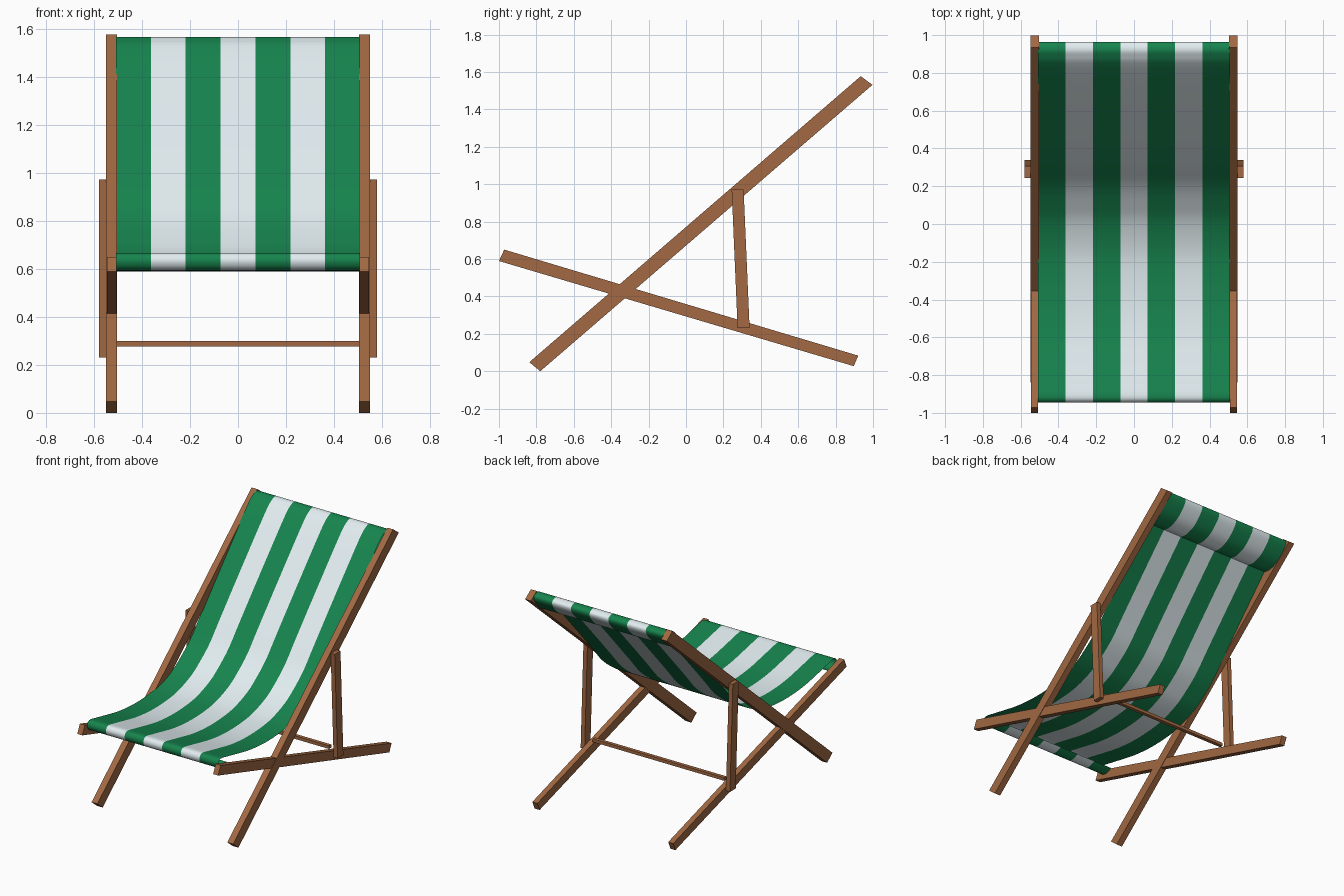
import bpy, bmesh
from mathutils import Vector

if "Cube" in bpy.data.objects:
    bpy.data.objects.remove(bpy.data.objects["Cube"])


def material(name, rgb):
    m = bpy.data.materials.new(name)
    m.diffuse_color = (*rgb, 1)
    m.use_nodes = True
    m.node_tree.nodes["Principled BSDF"].inputs["Base Color"].default_value = m.diffuse_color
    return m


wood = material("wood", (0.36, 0.14, 0.055))
green = material("green_cloth", (0.008, 0.23, 0.075))
white = material("white_cloth", (0.76, 0.85, 0.88))


def add_object(name, bm, mats):
    me = bpy.data.meshes.new(name)
    bm.to_mesh(me)
    bm.free()
    for m in mats:
        me.materials.append(m)
    ob = bpy.data.objects.new(name, me)
    bpy.context.collection.objects.link(ob)
    return ob


def beam(name, side_profile, x0, x1):
    """Side outline (y, z) extruded from x0 to x1."""
    bm = bmesh.new()
    face = bm.faces.new([bm.verts.new((x0, y, z)) for y, z in side_profile])
    ext = bmesh.ops.extrude_face_region(bm, geom=[face])
    bmesh.ops.translate(bm, vec=(x1 - x0, 0, 0),
                        verts=[v for v in ext["geom"] if isinstance(v, bmesh.types.BMVert)])
    bmesh.ops.recalc_face_normals(bm, faces=bm.faces)
    return add_object(name, bm, [wood])


# Frame: back rails, seat rails and outer struts on both sides
back = [(-0.838, 0.048), (-0.779, 0.0), (0.997, 1.531), (0.934, 1.577)]
seat = [(-0.972, 0.650), (-1.0, 0.589), (0.897, 0.027), (0.921, 0.083)]
strut = [(0.244, 0.972), (0.308, 0.972), (0.340, 0.231), (0.276, 0.231)]
for side, s in (("left", -1), ("right", 1)):
    beam(f"back_rail_{side}", back, s * 0.504, s * 0.549)
    beam(f"seat_rail_{side}", seat, s * 0.507, s * 0.546)
    beam(f"strut_{side}", strut, s * 0.548, s * 0.579)

# Crossbar between the struts
beam("crossbar", [(0.28, 0.277), (0.305, 0.277), (0.305, 0.299), (0.28, 0.299)], -0.51, 0.51)

# Canvas side profile: front hem, sagging seat, back, top hem
path = [(-0.84, 0.612), (-0.89, 0.594), (-0.93, 0.603), (-0.945, 0.638), (-0.92, 0.666),
        (-0.84, 0.653), (-0.74, 0.632), (-0.6, 0.605), (-0.45, 0.591), (-0.3, 0.593),
        (-0.15, 0.612), (0.0, 0.665), (0.1, 0.728), (0.206, 0.814), (0.319, 0.942),
        (0.55, 1.20), (0.82, 1.495), (0.89, 1.553), (0.93, 1.566), (0.963, 1.548),
        (0.95, 1.505), (0.88, 1.435), (0.80, 1.405), (0.745, 1.41)]


def smooth_path(points, steps=4):
    """Catmull-Rom curve through the points."""
    p = [Vector(q) for q in points]
    p = [p[0]] + p + [p[-1]]
    out = []
    for a, b, c, d in zip(p, p[1:], p[2:], p[3:]):
        for i in range(steps):
            t = i / steps
            out.append(0.5 * (2 * b + (c - a) * t + (2 * a - 5 * b + 4 * c - d) * t * t
                              + (3 * b - a - 3 * c + d) * t ** 3))
    return out + [p[-1]]


# Canvas: seven stripes, alternating green and white
bm = bmesh.new()
curve = smooth_path(path)
xs = [-0.508 + 1.016 * i / 7 for i in range(8)]
grid = [[bm.verts.new((x, q.x, q.y)) for x in xs] for q in curve]
for r0, r1 in zip(grid, grid[1:]):
    for i in range(7):
        f = bm.faces.new((r0[i], r0[i + 1], r1[i + 1], r1[i]))
        f.material_index = i % 2
        f.smooth = True
add_object("striped_canvas", bm, [green, white])
